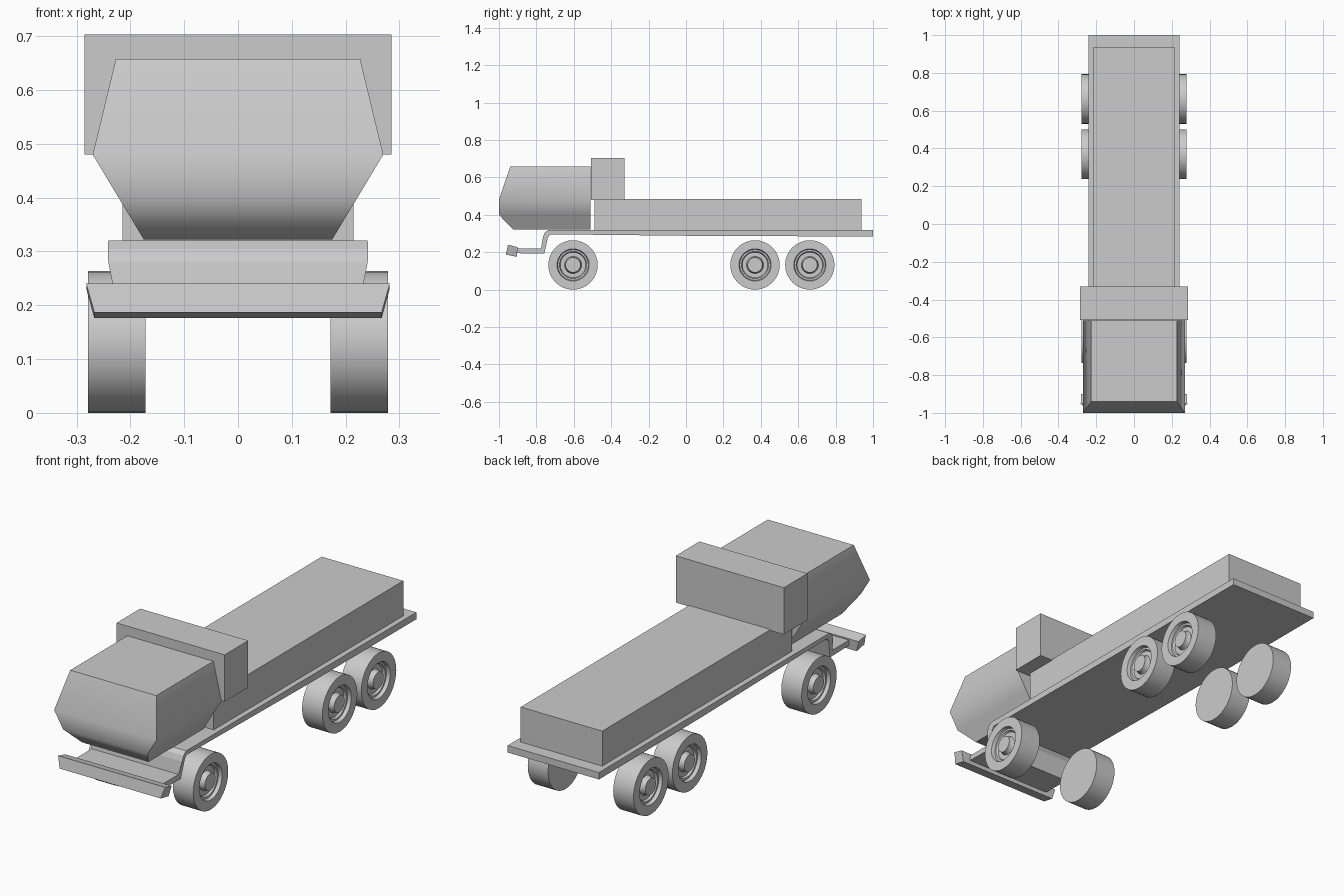
import bpy, bmesh
from math import sin, cos, tau, radians

if "Cube" in bpy.data.objects:
    bpy.data.objects.remove(bpy.data.objects["Cube"])


def loft(name, rings, smooth=None, mirror=False):
    """Skin matching closed rings of points, cap both ends."""
    bm = bmesh.new()
    loops = [[bm.verts.new(p) for p in ring] for ring in rings]
    n = len(rings[0])
    for a, b in zip(loops, loops[1:]):
        for i in range(n):
            j = (i + 1) % n
            bm.faces.new((a[i], a[j], b[j], b[i]))
    bm.faces.new(loops[0])
    bm.faces.new(loops[-1])
    bmesh.ops.recalc_face_normals(bm, faces=bm.faces)
    mesh = bpy.data.meshes.new(name)
    bm.to_mesh(mesh)
    bm.free()
    ob = bpy.data.objects.new(name, mesh)
    bpy.context.collection.objects.link(ob)
    if mirror:
        ob.modifiers.new("mirror", "MIRROR")
    if smooth:
        bpy.ops.object.select_all(action="DESELECT")
        ob.select_set(True)
        bpy.context.view_layer.objects.active = ob
        bpy.ops.object.shade_smooth_by_angle(angle=radians(smooth))
    return ob


def rect(w, y0, y1, z):
    return [(-w, y0, z), (w, y0, z), (w, y1, z), (-w, y1, z)]


def box(name, w, y0, y1, z0, z1):
    return loft(name, [rect(w, y0, y1, z0), rect(w, y0, y1, z1)])


def across(name, profile):
    """Side profile of (y, z, half width) stretched across the truck."""
    return loft(name, [[(s * w, y, z) for y, z, w in profile] for s in (-1, 1)])


# Cab: stacked sections of (half width, front y, z)
cab = [(0.175, -0.925, 0.322), (0.222, -1.0, 0.40), (0.27, -1.0, 0.48), (0.227, -0.94, 0.658)]
loft("cab", [rect(w, y, -0.51, z) for w, y, z in cab], smooth=50)

# Boxes behind the cab and on the bed
box("rear_cabin_box", 0.285, -0.508, -0.33, 0.48, 0.703)
box("cargo_body", 0.215, -0.49, 0.938, 0.315, 0.485)

# Bed plate, bent down at the front into the bumper support
across("chassis_bed", [
    (1.0, 0.318, 0.241), (-0.735, 0.32, 0.241), (-0.755, 0.305, 0.242),
    (-0.765, 0.28, 0.241), (-0.775, 0.22, 0.229), (-0.905, 0.22, 0.229),
    (-0.905, 0.195, 0.229), (-0.758, 0.192, 0.229), (-0.738, 0.28, 0.236),
    (-0.725, 0.296, 0.236), (0.2, 0.286, 0.24), (1.0, 0.285, 0.241)])

# Bumper bar
across("front_bumper", [
    (-0.952, 0.24, 0.282), (-0.90, 0.227, 0.281),
    (-0.905, 0.176, 0.267), (-0.963, 0.187, 0.267)])

# Wheels: turned profile of (radius, x), from flat inner face to hub
tyre = [(0.132, 0.172), (0.132, 0.279), (0.086, 0.279), (0.082, 0.262),
        (0.073, 0.262), (0.068, 0.252), (0.046, 0.252), (0.041, 0.262),
        (0.040, 0.277)]
SIDES = 32
for label, y in (("front", -0.604), ("middle", 0.369), ("rear", 0.662)):
    rings = [[(x, y + r * cos(tau * i / SIDES), 0.132 + r * sin(tau * i / SIDES))
              for i in range(SIDES)] for r, x in tyre]
    loft(label + "_wheels", rings, smooth=30, mirror=True)
